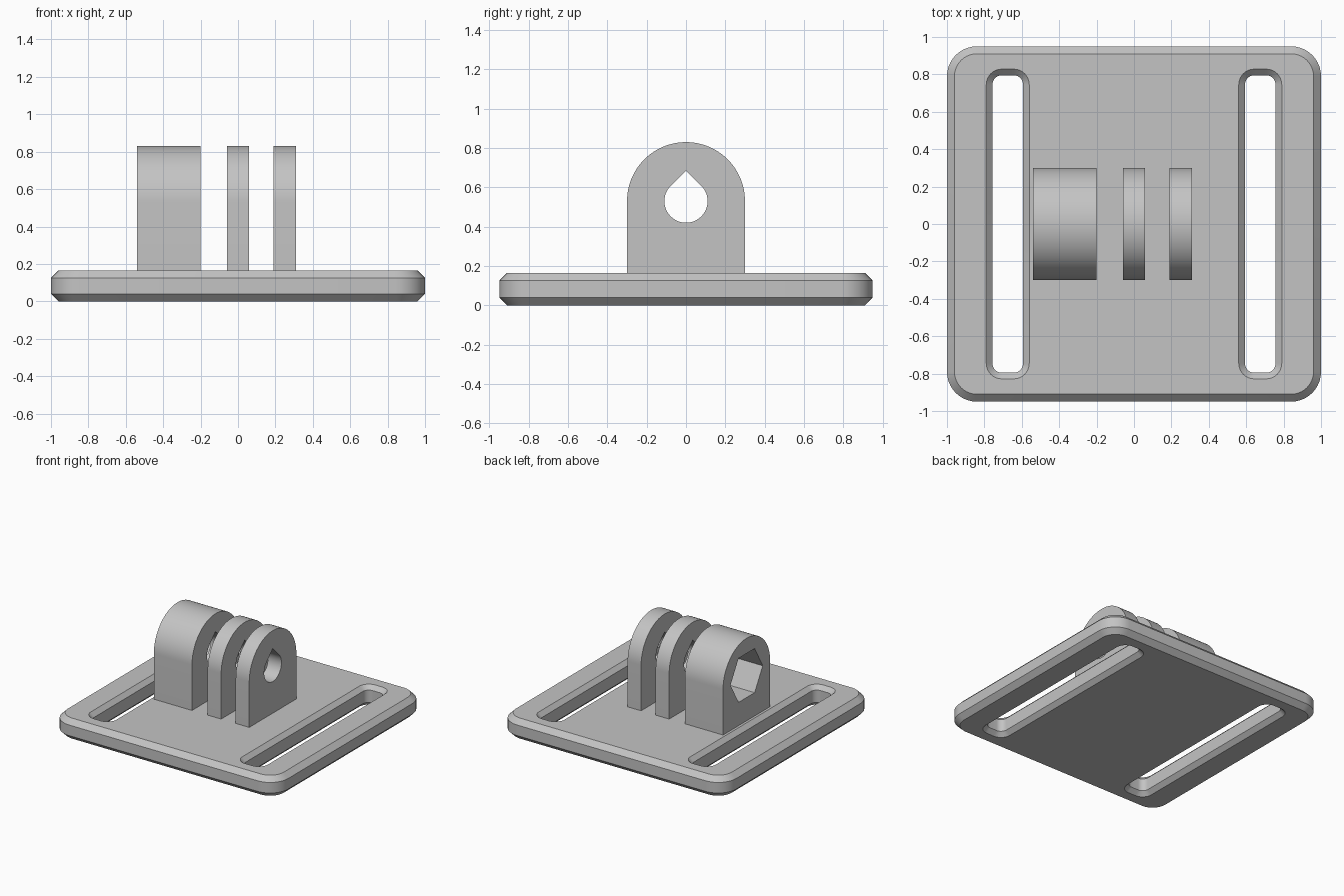
import bpy, bmesh
from math import sin, cos, pi

old = bpy.data.objects.get("Cube")
if old:
    bpy.data.objects.remove(old, do_unlink=True)

grey = bpy.data.materials.new("plain grey")
grey.use_nodes = True
colour = (0.55, 0.55, 0.55, 1)
grey.diffuse_color = colour
grey.node_tree.nodes["Principled BSDF"].inputs["Base Color"].default_value = colour


def arc(cx, cy, r, start, end, steps):
    """Points along a circular arc, angles in units of pi."""
    angles = [pi * (start + (end - start) * i / steps) for i in range(steps + 1)]
    return [(cx + r * cos(a), cy + r * sin(a)) for a in angles]


def rounded_rect(hx, hy, r, cx=0):
    points = []
    for i, (sx, sy) in enumerate([(1, 1), (-1, 1), (-1, -1), (1, -1)]):
        points += arc(cx + sx * (hx - r), sy * (hy - r), r, i / 2, i / 2 + 0.5, 10)
    return points


def loft(name, rings):
    """Skin a closed solid through rings of 3D points."""
    bm = bmesh.new()
    loops = [[bm.verts.new(p) for p in ring] for ring in rings]
    for a, b in zip(loops, loops[1:]):
        for i in range(len(a)):
            j = (i + 1) % len(a)
            bm.faces.new((a[i], a[j], b[j], b[i]))
    bm.faces.new(loops[0][::-1])
    bm.faces.new(loops[-1])
    bmesh.ops.recalc_face_normals(bm, faces=bm.faces[:])
    mesh = bpy.data.meshes.new(name)
    bm.to_mesh(mesh)
    bm.free()
    mesh.materials.append(grey)
    obj = bpy.data.objects.new(name, mesh)
    bpy.context.collection.objects.link(obj)
    return obj


def stack(name, levels):
    return loft(name, [[(x, y, z) for x, y in outline] for z, outline in levels])


def extrude_x(name, profile, x0, x1):
    return loft(name, [[(x, y, z) for y, z in profile] for x in (x0, x1)])


def activate(obj):
    bpy.ops.object.select_all(action='DESELECT')
    obj.select_set(True)
    bpy.context.view_layer.objects.active = obj


def cut(obj, cutter):
    cutter.hide_render = True
    mod = obj.modifiers.new("cut", 'BOOLEAN')
    mod.operation = 'DIFFERENCE'
    mod.solver = 'EXACT'
    mod.object = cutter
    activate(obj)
    bpy.ops.object.modifier_apply(modifier=mod.name)
    bpy.data.objects.remove(cutter, do_unlink=True)


def finish(obj):
    activate(obj)
    bpy.ops.object.shade_smooth_by_angle(angle=pi / 7)


# Base plate with chamfered rims
height, bevel = 0.165, 0.04
wide = rounded_rect(1, 0.95, 0.16)
narrow = rounded_rect(1 - bevel, 0.95 - bevel, 0.12)
plate = stack("base_plate", [(0, narrow), (bevel, wide),
                             (height - bevel, wide), (height, narrow)])

# Strap slots, flared at both openings
flare, over = 0.033, 0.02
for side in (-1, 1):
    inner = rounded_rect(0.082, 0.795, 0.05, side * 0.675)
    grow = flare + over
    outer = rounded_rect(0.082 + grow, 0.795 + grow, 0.05 + grow, side * 0.675)
    cut(plate, stack("slot_cutter", [(-over, outer), (flare, inner),
                                     (height - flare, inner), (height + over, outer)]))
finish(plate)

# Three round-topped lugs with a teardrop bolt hole
axis, radius, hole = 0.53, 0.3, 0.11
lug_profile = [(-radius, height - 0.01), (radius, height - 0.01)] + arc(0, axis, radius, 0, 1, 48)
teardrop = arc(0, axis, hole, 0.75, 2.25, 36) + [(0, axis + hole * 2 ** 0.5)]
for name, x0, x1 in [("nut_lug", -0.54, -0.2), ("middle_lug", -0.06, 0.06),
                     ("outer_lug", 0.19, 0.31)]:
    lug = extrude_x(name, lug_profile, x0, x1)
    cut(lug, extrude_x("hole_cutter", teardrop, x0 - 0.05, x1 + 0.05))
    # Hexagonal nut pocket in the thick lug
    if name == "nut_lug":
        hexagon = arc(0, axis, 0.205, 0, 5 / 3, 5)
        cut(lug, extrude_x("pocket_cutter", hexagon, x0 - 0.05, x0 + 0.22))
    finish(lug)
